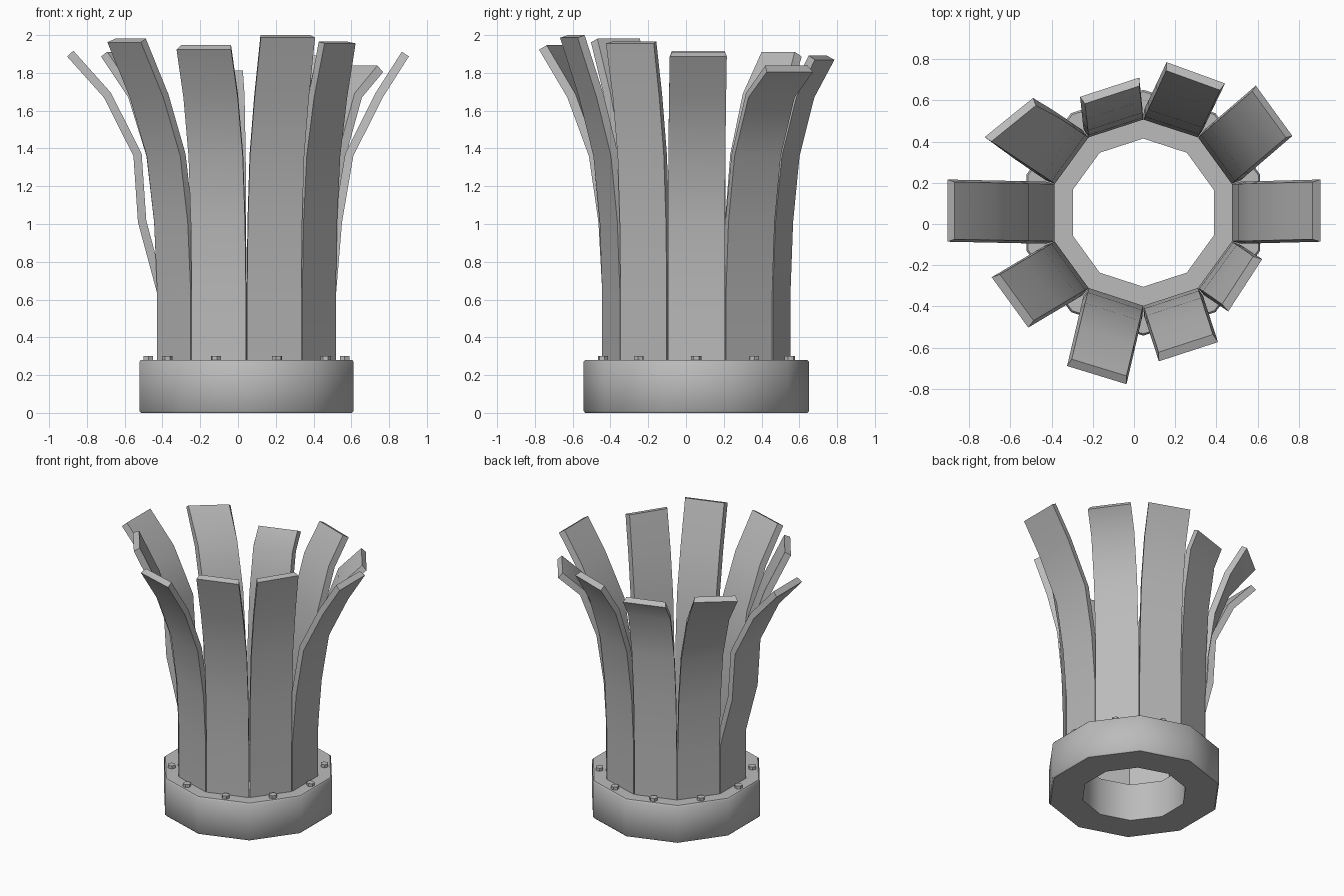
import bpy, bmesh, math
from mathutils import Vector, Matrix

cube = bpy.data.objects.get("Cube")
if cube:
    bpy.data.objects.remove(cube)

CENTRE = Vector((0.045, 0.055, 0))
SIDES = 10
STEP = 2 * math.pi / SIDES
BASE_H = 0.28
THICK = 0.045

grey = bpy.data.materials.new("plain_grey")
grey.use_nodes = True
colour = (0.5, 0.5, 0.5, 1)
grey.diffuse_color = colour
grey.node_tree.nodes["Principled BSDF"].inputs["Base Color"].default_value = colour


def finish(bm, name, angle=30):
    """Turn a bmesh into a shaded object."""
    bmesh.ops.recalc_face_normals(bm, faces=bm.faces)
    mesh = bpy.data.meshes.new(name)
    bm.to_mesh(mesh)
    bm.free()
    mesh.materials.append(grey)
    obj = bpy.data.objects.new(name, mesh)
    bpy.context.collection.objects.link(obj)
    bpy.ops.object.select_all(action='DESELECT')
    obj.select_set(True)
    bpy.context.view_layer.objects.active = obj
    bpy.ops.object.shade_smooth_by_angle(angle=math.radians(angle))
    return obj


def loft(bm, rings, closed):
    """Skin consecutive vertex rings; cap the ends or close the loop."""
    rings = [[bm.verts.new(p) for p in ring] for ring in rings]
    pairs = list(zip(rings, rings[1:]))
    if closed:
        pairs.append((rings[-1], rings[0]))
    else:
        bm.faces.new(rings[0])
        bm.faces.new(rings[-1])
    for a, b in pairs:
        for i in range(len(a)):
            j = (i + 1) % len(a)
            bm.faces.new((a[i], a[j], b[j], b[i]))


# Ten-sided base collar with softened outer rims
def ring(r, z):
    return [CENTRE + Vector((r * math.sin(i * STEP), r * math.cos(i * STEP), z))
            for i in range(SIDES)]


collar = bmesh.new()
profile = [(0.36, 0), (0.588, 0), (0.597, 0.01),
           (0.597, BASE_H - 0.01), (0.588, BASE_H), (0.36, BASE_H)]
loft(collar, [ring(r, z) for r, z in profile], True)
finish(collar, "base_collar", 46)

# Hexagonal bolts around the collar
for i in range(SIDES):
    bolt = bmesh.new()
    spin = Matrix.Rotation(i * STEP, 4, 'Z')
    place = Matrix.Translation(CENTRE) @ spin @ Matrix.Translation((0.52, 0, BASE_H + 0.008))
    bmesh.ops.create_cone(bolt, cap_ends=True, segments=6, radius1=0.028,
                          radius2=0.028, depth=0.028, matrix=place)
    finish(bolt, f"bolt_{i + 1}")

# Bent slats: lean outward, tip height, sideways shift, tip twist in degrees
HEIGHTS = (0.27, 0.64, 1.01, 1.36, 1.67)
SLATS = [(0.385, 1.91, 0.01, 0), (0.33, 1.835, 0.027, 0),
         (0.25, 1.89, -0.033, -2), (0.155, 1.81, -0.033, 0),
         (0.325, 1.91, 0.01, -15), (0.475, 1.915, -0.01, 0),
         (0.305, 1.98, -0.028, 0), (0.345, 1.945, 0.029, 1),
         (0.235, 2.0, 0, 0), (0.133, 1.965, 0.006, 3)]
CURVE = (0, 0, 0.06, 0.21, 0.55, 1)
SPECIAL = {0: (0, 0, 0.08, 0.235, 0.64, 1), 5: (0, 0, 0.21, 0.26, 0.59, 1)}

for i, (lean, top, shift, twist) in enumerate(SLATS):
    curve = SPECIAL.get(i, CURVE)
    path = [Vector((0.475 + lean * c, z)) for c, z in zip(curve, HEIGHTS + (top,))]
    path[-1].y -= THICK * math.sin(math.atan2(path[-1].x - path[-2].x, top - path[-2].y))
    spin = Matrix.Rotation(i * STEP, 3, 'Z')
    rings = []
    for k, p in enumerate(path):
        along = path[min(k + 1, len(path) - 1)] - path[max(k - 1, 0)]
        if k == 0:
            along = Vector((0, 1))
        if k == len(path) - 1:
            along = p - path[k - 1]
        along.normalize()
        inner = p + Vector((-along.y, along.x)) * THICK
        side = shift * curve[k]
        turn = Matrix.Rotation(math.radians(twist) * curve[k] ** 3, 3, 'Z')
        pivot = Vector((p.x, side, 0))
        corners = [(p.x, -0.151, p.y), (p.x, 0.151, p.y),
                   (inner.x, 0.139, inner.y), (inner.x, -0.139, inner.y)]
        rings.append([CENTRE + spin @ (pivot + turn @ (Vector((x, y + side, z)) - pivot))
                      for x, y, z in corners])
    slat = bmesh.new()
    loft(slat, rings, False)
    finish(slat, f"slat_{i + 1}")
